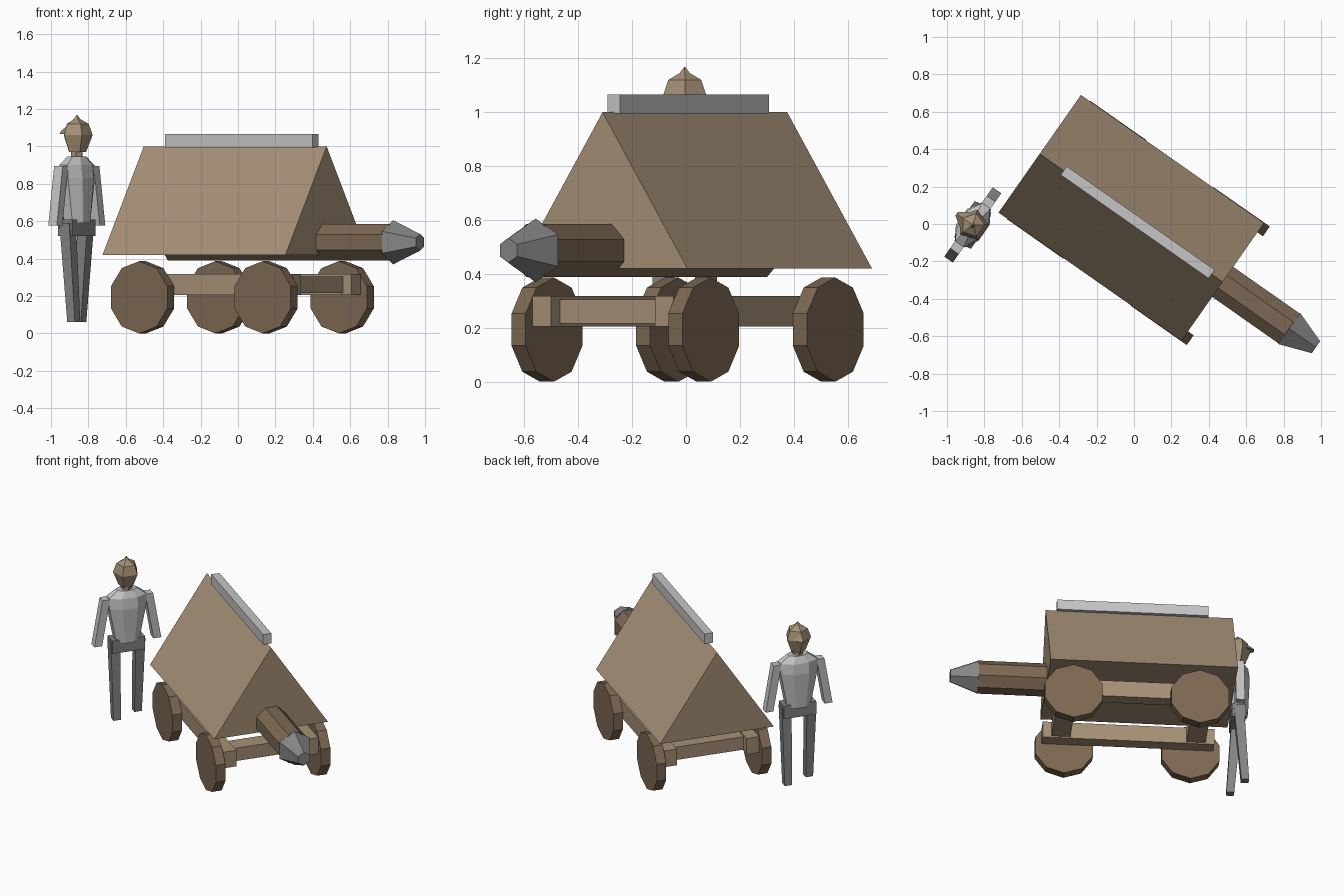
import bpy, bmesh, math
from mathutils import Matrix, Vector

if "Cube" in bpy.data.objects:
    bpy.data.objects.remove(bpy.data.objects["Cube"])

TURN = Matrix.Rotation(math.radians(-35), 4, 'Z')
CART = Matrix.Translation((-0.015, 0.033, 0)) @ TURN    # local x = forward
MAN = Matrix.Translation((-0.862, -0.005, 0)) @ TURN


def material(name, rgb):
    m = bpy.data.materials.new(name)
    m.diffuse_color = (*[(c / 255) ** 2.2 for c in rgb], 1)
    m.use_nodes = True
    m.node_tree.nodes["Principled BSDF"].inputs["Base Color"].default_value = m.diffuse_color
    return m


TAN = material("tan_wood", (164, 143, 118))
BROWN = material("brown_wood", (124, 104, 84))
LIGHT = material("light_grey", (196, 196, 196))
DARK = material("dark_grey", (132, 132, 132))


def loft(name, rings, mat, frame):
    """Skin a list of equal rings of points and cap both ends."""
    bm = bmesh.new()
    vs = [[bm.verts.new(frame @ Vector(p)) for p in r] for r in rings]
    n = len(vs[0])
    for a, b in zip(vs, vs[1:]):
        for i in range(n):
            j = (i + 1) % n
            bm.faces.new((a[i], a[j], b[j], b[i]))
    bm.faces.new(vs[0])
    bm.faces.new(vs[-1])
    bmesh.ops.recalc_face_normals(bm, faces=bm.faces)
    me = bpy.data.meshes.new(name)
    bm.to_mesh(me)
    bm.free()
    me.materials.append(mat)
    ob = bpy.data.objects.new(name, me)
    bpy.context.collection.objects.link(ob)
    return ob


def rect(x, y, z, hx, hy):
    return [(x - hx, y - hy, z), (x + hx, y - hy, z), (x + hx, y + hy, z), (x - hx, y + hy, z)]


def box(name, x0, x1, y0, y1, z0, z1, mat, frame):
    x, y, hx, hy = (x0 + x1) / 2, (y0 + y1) / 2, (x1 - x0) / 2, (y1 - y0) / 2
    loft(name, [rect(x, y, z0, hx, hy), rect(x, y, z1, hx, hy)], mat, frame)


def ring(n, ra, rb, start=0.0):
    return [(ra * math.cos(start + i * math.tau / n), rb * math.sin(start + i * math.tau / n))
            for i in range(n)]


def along_x(n, r, x, z, start):
    return [(x, a, z + b) for a, b in ring(n, r, r, start)]


def upright(n, rx, ry, z, start=0.0):
    return [(a, b, z) for a, b in ring(n, rx, ry, start)]


# Ridged shelter and its metal ridge bar
loft("roof", [[(x, -0.384, 0.42), (x, 0.384, 0.42), (x, 0, 1.0)] for x in (-0.597, 0.597)],
     TAN, CART)
box("ridge_bar", -0.44, 0.525, -0.028, 0.028, 0.995, 1.065, LIGHT, CART)

# Ram log and its metal head
loft("ram_log", [along_x(8, 0.106, x, 0.487, math.pi / 8) for x in (-0.41, 1.035)], BROWN, CART)
loft("ram_head", [along_x(6, r, x, 0.487, math.pi / 2) for r, x in ((0.118, 1.03), (0.045, 1.206))],
     DARK, CART)

# Rails, cross beams and wheels
for s, side in ((-1, "right"), (1, "left")):
    y0, y1 = sorted((s * 0.235, s * 0.32))
    box(side + "_rail", -0.50, 0.594, y0, y1, 0.205, 0.318, TAN, CART)
for x, end in ((-0.356, "rear"), (0.45, "front")):
    c = x + (0.028 if x > 0 else -0.028)
    box(end + "_beam", c - 0.06, c + 0.06, -0.325, 0.325, 0.215, 0.305, TAN, CART)
    for s, side in ((-1, "right"), (1, "left")):
        loft(f"{end}_{side}_wheel",
             [[(x + a, s * 0.355 + dy, 0.193 + b) for a, b in ring(10, 0.193, 0.193, math.pi / 2)]
              for dy in (-0.032, 0.032)], BROWN, CART)

# Soldier: torso, hips, neck
loft("torso", [upright(8, rx, ry, z, math.pi / 8) for rx, ry, z in
               ((0.07, 0.085, 0.59), (0.08, 0.135, 0.83), (0.07, 0.135, 0.90), (0.045, 0.07, 0.945))],
     LIGHT, MAN)
box("hips", -0.045, 0.045, -0.11, 0.11, 0.52, 0.61, DARK, MAN)
loft("neck", [upright(6, 0.035, 0.035, z) for z in (0.93, 0.99)], TAN, MAN)

# Head with pointed cap and a small peak facing backwards
loft("head", [upright(5, r, r, z, math.pi) for r, z in
              ((0.05, 0.97), (0.085, 1.06))], TAN, MAN)
loft("cap", [upright(5, r, r, z, math.pi) for r, z in
             ((0.085, 1.06), (0.064, 1.12), (0.02, 1.145), (0.002, 1.168))], TAN, MAN)
loft("cap_peak", [[(-0.05, -0.05, 1.065), (-0.05, 0.05, 1.065), (-0.05, 0, 1.12)],
                  [(-0.105, -0.012, 1.065), (-0.105, 0.012, 1.065), (-0.105, 0, 1.08)]], TAN, MAN)

# Arms hang outwards, legs stride
for s, side in ((-1, "right"), (1, "left")):
    loft(side + "_arm", [rect(0, s * 0.145, 0.895, 0.028, 0.026),
                         rect(0, s * 0.2, 0.577, 0.028, 0.026)], LIGHT, MAN)
    loft(side + "_leg", [rect(0, s * 0.085, 0.59, 0.032, 0.032),
                         rect(-s * 0.04, s * 0.085, 0.06, 0.025, 0.025)], DARK, MAN)
